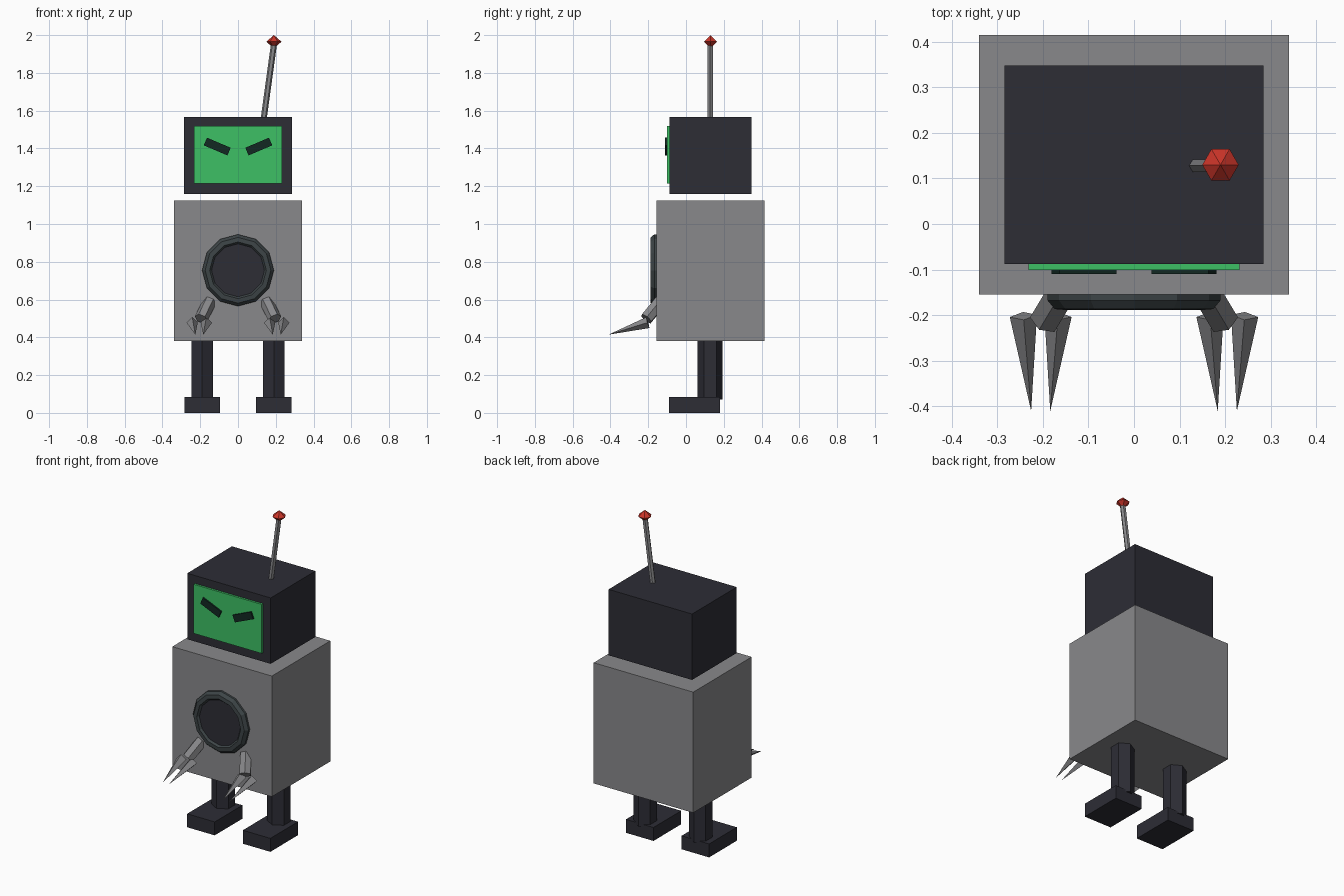
import bpy, bmesh, math
from mathutils import Vector, Matrix

cube = bpy.data.objects.get("Cube")
if cube:
    bpy.data.objects.remove(cube, do_unlink=True)


def material(name, r, g, b):
    m = bpy.data.materials.new(name)
    m.use_nodes = True
    m.diffuse_color = (r, g, b, 1)
    m.node_tree.nodes["Principled BSDF"].inputs["Base Color"].default_value = (r, g, b, 1)
    return m


GREY = material("grey metal", 0.25, 0.25, 0.26)
DARK = material("dark metal", 0.026, 0.026, 0.036)
RIM = material("rim slate", 0.046, 0.058, 0.062)
GREEN = material("screen green", 0.047, 0.53, 0.13)
EYE = material("eye dark green", 0.006, 0.022, 0.016)
RED = material("red", 0.60, 0.035, 0.022)


def finish(name, bm, mat):
    bmesh.ops.recalc_face_normals(bm, faces=bm.faces)
    mesh = bpy.data.meshes.new(name)
    bm.to_mesh(mesh)
    bm.free()
    mesh.materials.append(mat)
    obj = bpy.data.objects.new(name, mesh)
    bpy.context.collection.objects.link(obj)
    return obj


def box(name, mat, low, high, tilt=0):
    """Box between two corners, optionally tilted about its front-back axis."""
    low, high = Vector(low), Vector(high)
    bm = bmesh.new()
    bmesh.ops.create_cube(bm, size=1)
    mat4 = (Matrix.Translation((low + high) / 2) @ Matrix.Rotation(tilt, 4, 'Y')
            @ Matrix.Diagonal((*(high - low), 1)))
    bmesh.ops.transform(bm, matrix=mat4, verts=bm.verts)
    return finish(name, bm, mat)


def rod(name, mat, start, end, r1, r2, sides=6, roll=0):
    """Tapered prism from start to end."""
    start, end = Vector(start), Vector(end)
    axis = end - start
    bm = bmesh.new()
    bmesh.ops.create_cone(bm, cap_ends=True, segments=sides, radius1=r1,
                          radius2=r2, depth=axis.length)
    bmesh.ops.remove_doubles(bm, verts=bm.verts, dist=1e-5)
    mat4 = (Matrix.Translation((start + end) / 2)
            @ axis.to_track_quat('Z', 'Y').to_matrix().to_4x4()
            @ Matrix.Rotation(roll, 4, 'Z'))
    bmesh.ops.transform(bm, matrix=mat4, verts=bm.verts)
    return finish(name, bm, mat)


# Body, head and face screen
box("body", GREY, (-0.34, -0.155, 0.38), (0.34, 0.415, 1.125))
box("head", DARK, (-0.285, -0.088, 1.16), (0.285, 0.348, 1.567))
box("screen", GREEN, (-0.232, -0.101, 1.215), (0.232, -0.085, 1.518))

# Porthole rim, swept round the front-back axis
bm = bmesh.new()
profile = [(0.19, -0.15), (0.19, -0.168), (0.174, -0.187), (0.15, -0.189), (0.136, -0.172)]
pts = [bm.verts.new((r, y, 0.755)) for r, y in profile]
edges = [bm.edges.new(pair) for pair in zip(pts, pts[1:])]
bmesh.ops.spin(bm, geom=pts + edges, cent=(0, 0, 0.755), axis=(0, 1, 0),
               angle=math.tau, steps=12)
bmesh.ops.remove_doubles(bm, verts=bm.verts, dist=1e-4)
rim = finish("porthole_rim", bm, RIM)
rod("porthole_glass", DARK, (0, -0.15, 0.755), (0, -0.177, 0.755), 0.139, 0.139, 24)

# Paired parts
for side, s in (("left", 1), ("right", -1)):
    box(side + "_eye", EYE, (s * 0.11 - 0.068, -0.11, 1.388),
        (s * 0.11 + 0.068, -0.1, 1.432), -s * math.radians(23))
    box(side + "_foot", DARK, (s * 0.19 - 0.094, -0.09, 0), (s * 0.19 + 0.094, 0.18, 0.083))
    rod(side + "_leg", DARK, (s * 0.19, 0.128, 0.07), (s * 0.19, 0.128, 0.39), 0.066, 0.066)
    rod(side + "_arm", GREY, (s * 0.15, -0.135, 0.59), (s * 0.195, -0.21, 0.498), 0.036, 0.036)
    for part, x, tip in (("outer", 0.243, 0.226), ("inner", 0.167, 0.184)):
        rod(f"{side}_{part}_claw", GREY, (s * x, -0.202, 0.478),
            (s * tip, -0.411, 0.414), 0.03, 0, 4)

# Antenna with a double-pointed tip
rod("antenna", GREY, (0.135, 0.128, 1.55), (0.19, 0.128, 1.95), 0.016, 0.016)
for name, z in (("antenna_tip_top", 2.0), ("antenna_tip_bottom", 1.93)):
    rod(name, RED, (0.19, 0.13, 1.965), (0.19, 0.13, z), 0.04, 0, 6, math.pi / 6)
